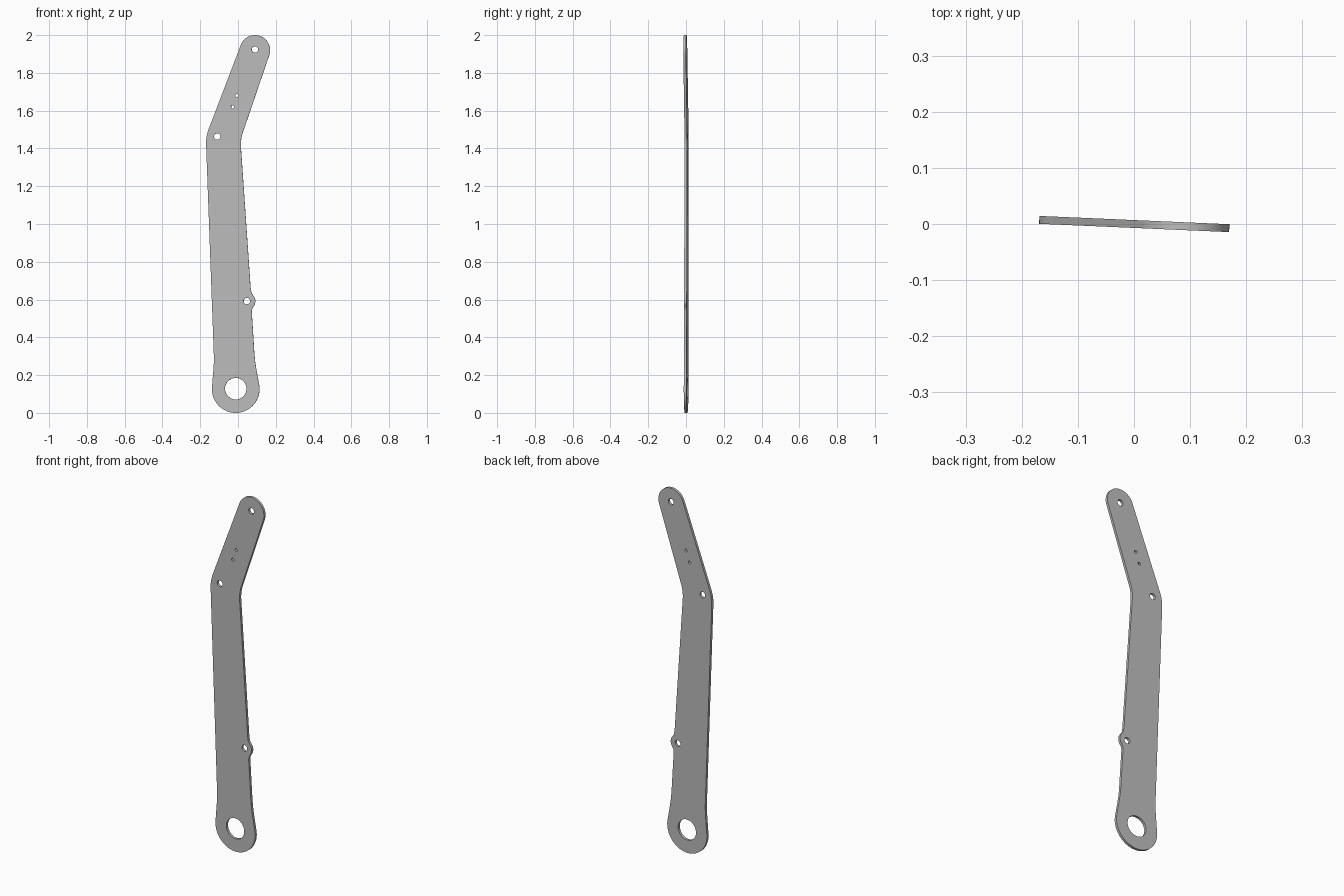
import bpy, bmesh
from math import cos, sin, radians

if "Cube" in bpy.data.objects:
    bpy.data.objects.remove(bpy.data.objects["Cube"], do_unlink=True)


def arc(cx, cz, r, start, end, steps=24):
    """Points along an arc, angles in degrees."""
    angles = [radians(start + (end - start) * i / steps) for i in range(steps + 1)]
    return [(cx + r * cos(a), cz + r * sin(a)) for a in angles]


def add_loop(curve, points):
    spline = curve.splines.new('POLY')
    spline.points.add(len(points) - 1)
    for p, (x, z) in zip(spline.points, points):
        p.co = (x, z, 0, 1)
    spline.use_cyclic_u = True


# Grey metal
metal = bpy.data.materials.new("grey_metal")
metal.use_nodes = True
grey = (0.5, 0.5, 0.5, 1)
metal.diffuse_color = grey
metal.node_tree.nodes["Principled BSDF"].inputs["Base Color"].default_value = grey

# Outline, counterclockwise from the large lower eye
outline = arc(-0.012, 0.126, 0.126, 175, 370, 48)
outline += [(0.099, 0.22), (0.091, 0.27), (0.087, 0.31)]
# Side lug
outline += [(0.073, 0.535), (0.075, 0.55)]
outline += arc(0.047, 0.592, 0.045, -40, 40, 12)
outline += [(0.071, 0.636), (0.067, 0.66)]
# Inner bend, rounded tip, outer bend
outline += arc(0.215, 1.42, 0.2, 184, 160, 10)
outline += arc(0.09, 1.92, 0.08, -18, 159, 32)
outline += arc(0.031, 1.43, 0.2, 159, 182, 10)
outline += [(-0.128, 0.31), (-0.127, 0.28), (-0.13, 0.23)]

# Plate profile with drilled holes: x, z, radius
holes = [(-0.012, 0.128, 0.057), (0.047, 0.592, 0.017), (-0.11, 1.463, 0.017),
         (0.09, 1.924, 0.017), (-0.028, 1.62, 0.008), (-0.006, 1.68, 0.008)]
profile = bpy.data.curves.new("plate_profile", 'CURVE')
profile.dimensions = '2D'
profile.fill_mode = 'BOTH'
profile.extrude = 0.007
add_loop(profile, outline)
for x, z, r in holes:
    add_loop(profile, arc(x, z, r, 0, 360, 32)[:-1])

# Turn the profile into a solid mesh
helper = bpy.data.objects.new("profile_helper", profile)
bpy.context.collection.objects.link(helper)
depsgraph = bpy.context.evaluated_depsgraph_get()
mesh = bpy.data.meshes.new_from_object(helper.evaluated_get(depsgraph))
bpy.data.objects.remove(helper, do_unlink=True)

bm = bmesh.new()
bm.from_mesh(mesh)
bmesh.ops.remove_doubles(bm, verts=bm.verts, dist=0.0001)
bmesh.ops.recalc_face_normals(bm, faces=bm.faces)
bm.to_mesh(mesh)
bm.free()

# Bent flat arm, standing upright and turned slightly
arm = bpy.data.objects.new("bent_arm_plate", mesh)
bpy.context.collection.objects.link(arm)
mesh.materials.clear()
mesh.materials.append(metal)
arm.rotation_euler = (radians(90), 0, radians(-2.5))
bpy.context.view_layer.objects.active = arm
arm.select_set(True)
bpy.ops.object.shade_smooth_by_angle(angle=radians(30))
